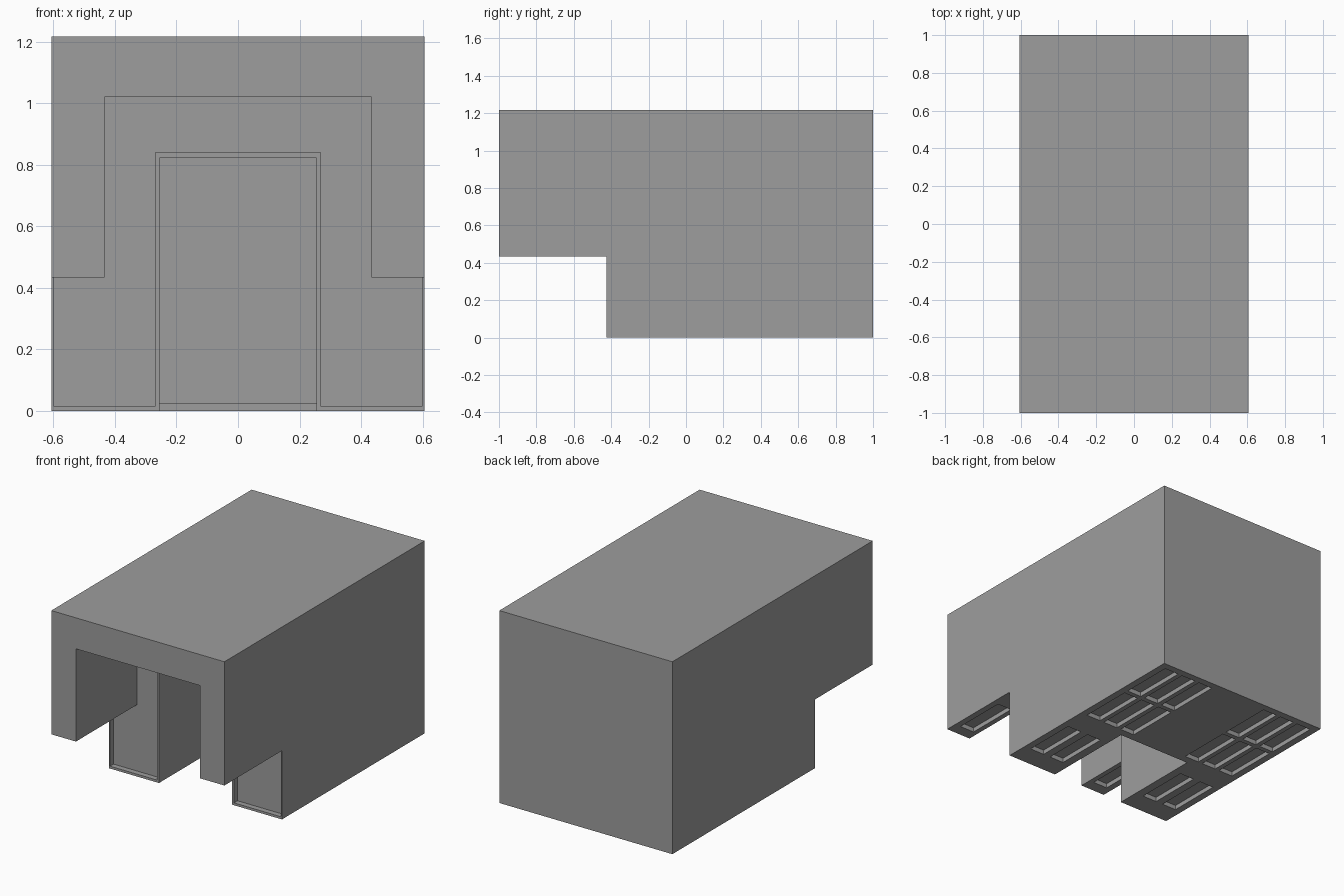
import bpy, bmesh
from mathutils import Vector

if "Cube" in bpy.data.objects:
    bpy.data.objects.remove(bpy.data.objects["Cube"])

grey = bpy.data.materials.new("dark_grey")
grey.diffuse_color = (0.34, 0.34, 0.34, 1)
grey.use_nodes = True
grey.node_tree.nodes["Principled BSDF"].inputs["Base Color"].default_value = grey.diffuse_color


def make_object(name, bm):
    bmesh.ops.recalc_face_normals(bm, faces=bm.faces)
    mesh = bpy.data.meshes.new(name)
    bm.to_mesh(mesh)
    bm.free()
    mesh.materials.append(grey)
    obj = bpy.data.objects.new(name, mesh)
    bpy.context.collection.objects.link(obj)
    return obj


def add_prism(bm, points, offset):
    """Extrude a closed polygon along an offset vector."""
    face = bm.faces.new([bm.verts.new(p) for p in points])
    result = bmesh.ops.extrude_face_region(bm, geom=[face], use_keep_orig=True)
    verts = [v for v in result["geom"] if isinstance(v, bmesh.types.BMVert)]
    bmesh.ops.translate(bm, verts=verts, vec=Vector(offset))


def add_box(bm, x0, x1, y0, y1, z0, z1):
    add_prism(bm, [(x0, y0, z0), (x1, y0, z0), (x1, y0, z1), (x0, y0, z1)],
              (0, y1 - y0, 0))


def cut(target, name, boxes):
    """Subtract a set of separate boxes from the target."""
    bm = bmesh.new()
    for box in boxes:
        add_box(bm, *box)
    cutter = make_object(name, bm)
    cutter.hide_render = True
    mod = target.modifiers.new(name, 'BOOLEAN')
    mod.operation = 'DIFFERENCE'
    mod.solver = 'EXACT'
    mod.object = cutter
    bpy.context.view_layer.objects.active = target
    bpy.ops.object.modifier_apply(modifier=mod.name)
    bpy.data.objects.remove(cutter)


W, H = 0.605, 1.216        # half width, height
STEP_Y, STEP_Z = -0.425, 0.434
PANEL_Y = -0.39            # recessed front panel

# Main body: stepped side profile
bm = bmesh.new()
profile = [(-1, STEP_Z), (STEP_Y, STEP_Z), (STEP_Y, 0), (1, 0), (1, H), (-1, H)]
add_prism(bm, [(-W, y, z) for y, z in profile], (2 * W, 0, 0))
body = make_object("body", bm)

# Hood tunnel and shallow front recess of the lower legs
cut(body, "hood_tunnel", [(-0.433, 0.433, -1.2, PANEL_Y, 0.3, 1.02)])
cut(body, "leg_recess", [(-0.597, 0.597, -0.6, PANEL_Y, 0.015, STEP_Z)])

# Central doorway, open below, with a low lip at its back wall
cut(body, "doorway", [(-0.255, 0.255, -0.6, 0.185, -0.2, 0.822)])
cut(body, "doorway_back", [(-0.255, 0.255, 0.1, 0.22, 0.025, 0.822)])

# Slots in the underside, mirrored left and right: x0, x1, y0, z
slots = [(x, x + 0.1, y, 0) for y in (0.61, 0.235) for x in (0.46, 0.33, 0.2)]
slots += [(x, x + 0.1, -0.285, 0) for x in (0.46, 0.31)]
slots += [(0.465, 0.565, -0.925, STEP_Z)]
boxes = []
for x0, x1, y, z in slots:
    for a, b in ((x0, x1), (-x1, -x0)):
        boxes.append((a, b, y, y + 0.345, z - 0.1, z + 0.028))
cut(body, "underside_slots", boxes)

# Thin raised frame around the doorway
bm = bmesh.new()
a, b = 0.255, 0.27
arch = [(-b, 0), (-b, 0.84), (b, 0.84), (b, 0), (a, 0), (a, 0.822), (-a, 0.822), (-a, 0)]
add_prism(bm, [(x, STEP_Y, z) for x, z in arch], (0, PANEL_Y - STEP_Y, 0))
make_object("doorway_frame", bm)
